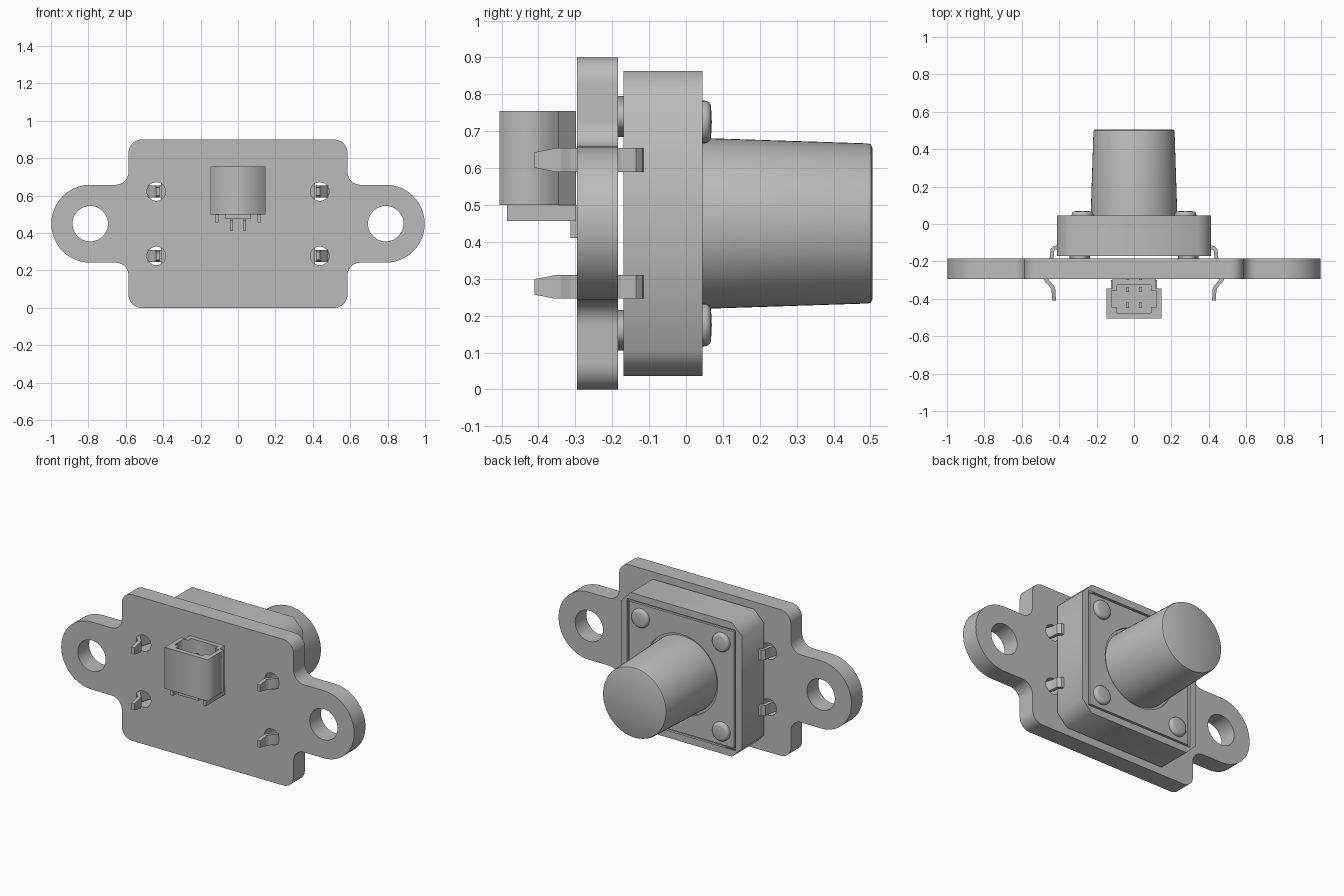
import bpy, bmesh
from math import sin, cos, pi, radians
from mathutils import Matrix

if "Cube" in bpy.data.objects:
    bpy.data.objects.remove(bpy.data.objects["Cube"])

grey = bpy.data.materials.new("light_grey")
grey.use_nodes = True
grey.diffuse_color = (0.5, 0.5, 0.5, 1)
grey.node_tree.nodes["Principled BSDF"].inputs["Base Color"].default_value = (0.5, 0.5, 0.5, 1)
ZC = 0.45  # height of the model's middle


def add(name, bm, smooth=True):
    bmesh.ops.remove_doubles(bm, verts=bm.verts, dist=0.0001)
    bmesh.ops.recalc_face_normals(bm, faces=bm.faces)
    me = bpy.data.meshes.new(name)
    bm.to_mesh(me)
    bm.free()
    me.materials.append(grey)
    ob = bpy.data.objects.new(name, me)
    bpy.context.collection.objects.link(ob)
    if smooth:
        bpy.ops.object.select_all(action='DESELECT')
        ob.select_set(True)
        bpy.context.view_layer.objects.active = ob
        bpy.ops.object.shade_smooth_by_angle(angle=radians(32))
    return ob


def arc(cx, cy, r, a0, a1, n=10):
    return [(cx + r * cos(radians(a0 + (a1 - a0) * i / n)),
             cy + r * sin(radians(a0 + (a1 - a0) * i / n))) for i in range(n + 1)]


def circle(cx, cy, r, n=40):
    return arc(cx, cy, r, 0, 360, n)[:-1]


def mirrored(quarter):
    """Close a first-quadrant run (top to right) into a full symmetric outline."""
    half = quarter + [(x, -y) for x, y in reversed(quarter)]
    full = half + [(-x, y) for x, y in reversed(half)]
    return [p for i, p in enumerate(full)
            if abs(p[0] - full[i - 1][0]) + abs(p[1] - full[i - 1][1]) > 1e-5]


def extruded(name, outlines, lo, hi, matrix, smooth=True):
    """Filled outlines with holes, extruded from lo to hi along local z."""
    cu = bpy.data.curves.new(name, 'CURVE')
    cu.dimensions, cu.fill_mode, cu.extrude = '2D', 'BOTH', (hi - lo) / 2
    for pts in outlines:
        sp = cu.splines.new('POLY')
        sp.points.add(len(pts) - 1)
        for p, (x, y) in zip(sp.points, pts):
            p.co = (x, y, 0, 1)
        sp.use_cyclic_u = True
    tmp = bpy.data.objects.new(name + "_curve", cu)
    bpy.context.collection.objects.link(tmp)
    me = tmp.evaluated_get(bpy.context.evaluated_depsgraph_get()).to_mesh()
    bm = bmesh.new()
    bm.from_mesh(me)
    bpy.data.objects.remove(tmp)
    bm.transform(matrix @ Matrix.Translation((0, 0, (lo + hi) / 2)))
    return add(name, bm, smooth)


# Local x, y, z become world x, z, -y
UPRIGHT = Matrix.Translation((0, 0, ZC)) @ Matrix.Rotation(pi / 2, 4, 'X')


def slab(name, outlines, y0, y1, smooth=True):
    return extruded(name, outlines, -y1, -y0, UPRIGHT, smooth)


def box(name, x0, x1, y0, y1, z0, z1):
    bm = bmesh.new()
    bmesh.ops.create_cube(bm, size=1)
    bm.transform(Matrix.Translation(((x0 + x1) / 2, (y0 + y1) / 2, (z0 + z1) / 2))
                 @ Matrix.Diagonal((x1 - x0, y1 - y0, z1 - z0, 1)))
    return add(name, bm, False)


def turned(name, profile, cx, cz, n=48):
    """Revolve (radius, y) points around an axis parallel to y."""
    bm = bmesh.new()
    vs = [bm.verts.new((r, y, 0)) for r, y in profile]
    es = [bm.edges.new(e) for e in zip(vs, vs[1:])]
    bmesh.ops.spin(bm, geom=vs + es, cent=(0, 0, 0), axis=(0, 1, 0), angle=2 * pi, steps=n)
    bm.transform(Matrix.Translation((cx, 0, cz)))
    return add(name, bm)


# Circuit board with mounting ears and holes
edge = (arc(0.515, 0.38, 0.07, 90, 0) + arc(0.655, 0.278, 0.07, 180, 270)
        + arc(0.79, 0, 0.208, 90, 0, 24))
holes = [circle(s * 0.79, 0, 0.095) for s in (-1, 1)]
holes += [circle(s * 0.437, t * 0.172, 0.05, 24) for s in (-1, 1) for t in (-1, 1)]
slab("board", [mirrored(edge)] + holes, -0.295, -0.185)

# Switch housing, raised rim and inset cover plate
octagon = mirrored([(0.345, 0.413), (0.413, 0.345)])
slab("switch_housing", [octagon], -0.17, 0.03, False)
slab("housing_rim", [octagon, mirrored([(0.37, 0.37)])], 0.03, 0.045, False)
slab("cover_plate", [mirrored([(0.358, 0.358)]), circle(0, 0, 0.247)], 0.03, 0.044)

# Plunger
turned("plunger", [(0, 0.03), (0.232, 0.03), (0.217, 0.492), (0.214, 0.501),
                   (0.206, 0.505), (0, 0.505)], 0, ZC, 64)

# Corner rivets and housing feet
rivet = [(0.058, 0.03), (0.058, 0.05)] + [
    (0.04 + 0.018 * cos(a * pi / 8), 0.05 + 0.018 * sin(a * pi / 8)) for a in range(1, 5)
] + [(0, 0.07)]
for s in (-1, 1):
    for t in (-1, 1):
        turned("rivet", rivet, s * 0.275, ZC + t * 0.275, 28)
        cx, cz = s * 0.29, t * 0.29
        slab("housing_foot", [[(cx + 0.055, cz), (cx, cz + 0.055),
                               (cx - 0.055, cz), (cx, cz - 0.055)]], -0.185, -0.17, False)

# Bent switch terminals, tapered at the tips
path = [(0.405, -0.125, 0.032), (0.425, -0.127, 0.032), (0.437, -0.14, 0.032),
        (0.44, -0.18, 0.032), (0.473, -0.275, 0.032), (0.473, -0.29, 0.032),
        (0.465, -0.305, 0.032), (0.437, -0.335, 0.032), (0.43, -0.352, 0.032),
        (0.428, -0.41, 0.021)]
for s in (-1, 1):
    for t in (-1, 1):
        bm = bmesh.new()
        rows = [[bm.verts.new((s * x, y, ZC + t * 0.172 + k * w)) for k in (-1, 1)]
                for x, y, w in path]
        for a, b in zip(rows, rows[1:]):
            bm.faces.new((a[0], a[1], b[1], b[0]))
        ob = add("switch_terminal", bm, False)
        mod = ob.modifiers.new("thickness", 'SOLIDIFY')
        mod.thickness, mod.offset = 0.021, 0

# Connector shell, open at the top with side slots
shell = [(-0.146, -0.505), (0.146, -0.505), (0.146, -0.345), (0.117, -0.345),
         (0.117, -0.298), (-0.117, -0.298), (-0.117, -0.345), (-0.146, -0.345)]
cavity = [(x, y - 0.4) for x, y in mirrored(
    [(0.092, 0.075), (0.092, 0.045), (0.12, 0.045)])]
FLAT = Matrix.Identity(4)
extruded("connector_shell", [shell, cavity], 0.53, 0.755, FLAT, False)
extruded("connector_floor", [shell], 0.5, 0.53, FLAT, False)

# Connector underside: stand-off legs and leads
for s in (-1, 1):
    a, b = sorted((s * 0.122, s * 0.105))
    box("connector_leg", a, b, -0.485, -0.3, 0.457, 0.5)
    box("connector_lead", s * 0.035 - 0.008, s * 0.035 + 0.008, -0.313, -0.295, 0.41, 0.5)
    box("connector_tail", s * 0.035 - 0.008, s * 0.035 + 0.008, -0.4, -0.3, 0.465, 0.5)
    for y in (-0.435, -0.35):
        box("connector_pin", s * 0.035 - 0.009, s * 0.035 + 0.009, y - 0.014, y + 0.014, 0.52, 0.68)
box("connector_skirt", -0.07, 0.07, -0.485, -0.33, 0.475, 0.5)
